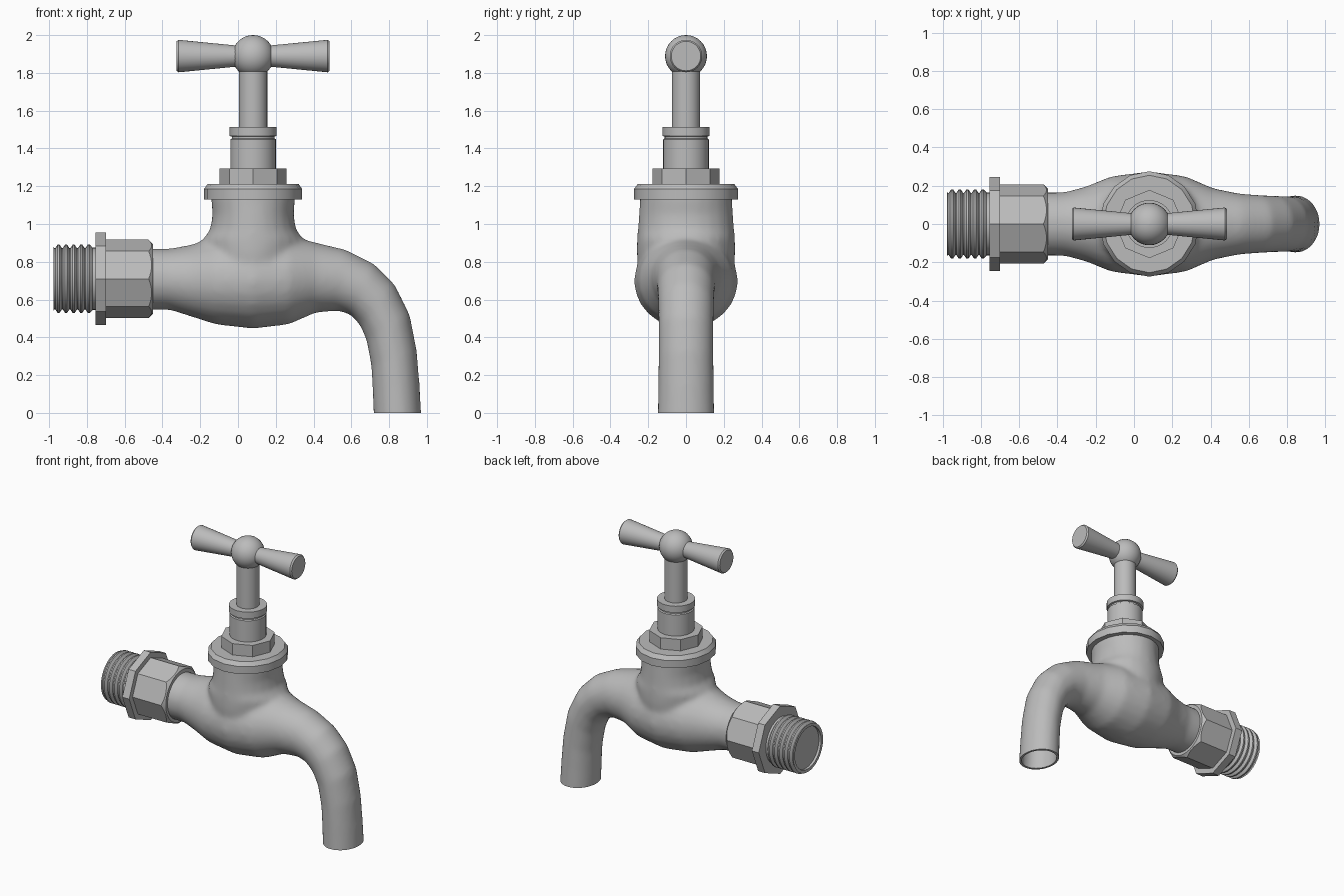
import bpy, bmesh
from math import sin, cos, pi, radians
from mathutils import Vector

if "Cube" in bpy.data.objects:
    bpy.data.objects.remove(bpy.data.objects["Cube"])

metal = bpy.data.materials.new("grey metal")
metal.use_nodes = True
GREY = (0.5, 0.5, 0.5, 1)
metal.diffuse_color = GREY
metal.node_tree.nodes["Principled BSDF"].inputs["Base Color"].default_value = GREY

STEM_X = 0.08
PIPE = Vector((0, 0, 0.71))
STEM = Vector((STEM_X, 0, 0))


def smooth(ob, angle=35):
    bpy.ops.object.select_all(action='DESELECT')
    ob.select_set(True)
    bpy.context.view_layer.objects.active = ob
    bpy.ops.object.shade_smooth_by_angle(angle=radians(angle))


def loft_into(bm, rings):
    """Skin a list of point rings and cap both ends."""
    loops = [[bm.verts.new(p) for p in ring] for ring in rings]
    n = len(loops[0])
    for a, b in zip(loops, loops[1:]):
        for i in range(n):
            j = (i + 1) % n
            bm.faces.new((a[i], a[j], b[j], b[i]))
    bm.faces.new(loops[0])
    bm.faces.new(loops[-1])
    bmesh.ops.recalc_face_normals(bm, faces=bm.faces)


def add_object(name, bm):
    mesh = bpy.data.meshes.new(name)
    bm.to_mesh(mesh)
    bm.free()
    mesh.materials.append(metal)
    ob = bpy.data.objects.new(name, mesh)
    bpy.context.collection.objects.link(ob)
    return ob


def turned(name, profile, axis, origin, sides=32, stretch=1.0):
    """Turn a (radius, distance) profile around the x or z axis."""
    rings = []
    for r, h in profile:
        ring = []
        for i in range(sides):
            a = 2 * pi * i / sides
            u, v = r * cos(a), r * sin(a)
            p = (h, u, v) if axis == 'x' else (u, v * stretch, h)
            ring.append(origin + Vector(p))
        rings.append(ring)
    bm = bmesh.new()
    loft_into(bm, rings)
    ob = add_object(name, bm)
    smooth(ob)
    return ob


def bake(ob):
    """Replace the mesh by its modified version."""
    dg = bpy.context.evaluated_depsgraph_get()
    mesh = bpy.data.meshes.new_from_object(ob.evaluated_get(dg))
    ob.modifiers.clear()
    ob.data = mesh


# Body and spout: top x, top z, bottom x, bottom z, half depth
sections = [
    (-.52, .87, -.52, .545, .165), (-.36, .87, -.36, .545, .167),
    (-.25, .89, -.25, .51, .197), (-.12, .93, -.12, .468, .25),
    (.08, .95, .08, .445, .276), (.27, .94, .27, .468, .25),
    (.42, .90, .41, .53, .187), (.57, .865, .53, .54, .16),
    (.72, .79, .595, .52, .152), (.83, .68, .645, .465, .148),
    (.91, .52, .68, .385, .146), (.947, .33, .705, .25, .146),
    (.962, .15, .712, .12, .148), (.974, -.06, .72, -.06, .152)]
rings = []
for tx, tz, bx, bz, d in sections:
    top, bottom = Vector((tx, 0, tz)), Vector((bx, 0, bz))
    mid, half = (top + bottom) / 2, (top - bottom) / 2
    rings.append([mid + half * cos(2 * pi * i / 24)
                  + Vector((0, d * sin(2 * pi * i / 24), 0)) for i in range(24)])
bm = bmesh.new()
loft_into(bm, rings)

# Neck rising from the body: height, half width, half depth
neck = [(.7, .22, .25), (.85, .25, .262), (.92, .265, .26), (.97, .228, .255),
        (1.05, .215, .25), (1.12, .222, .245), (1.17, .225, .245)]
loft_into(bm, [[Vector((STEM_X + w * cos(2 * pi * i / 24),
                        d * sin(2 * pi * i / 24), z)) for i in range(24)]
               for z, w, d in neck])
body = add_object("tap_body", bm)
mod = body.modifiers.new("fuse", 'REMESH')
mod.mode = 'VOXEL'
mod.voxel_size = 0.016
mod = body.modifiers.new("blend", 'SMOOTH')
mod.factor = 0.5
mod.iterations = 14
bake(body)

# Cut the spout flat and hollow its mouth
bm = bmesh.new()
bm.from_mesh(body.data)
cut = bmesh.ops.bisect_plane(bm, geom=bm.verts[:] + bm.edges[:] + bm.faces[:],
                             plane_co=(0, 0, 0), plane_no=(0, 0, -1), clear_outer=True)
rim = [e for e in cut["geom_cut"] if isinstance(e, bmesh.types.BMEdge)]
centre = Vector((.846, 0, 0))


def inward(edges, scale, lift):
    new = bmesh.ops.extrude_edge_only(bm, edges=edges)["geom"]
    for v in [g for g in new if isinstance(g, bmesh.types.BMVert)]:
        v.co = centre + (v.co - centre) * scale + Vector(lift)
    return [g for g in new if isinstance(g, bmesh.types.BMEdge)]


rim = inward(rim, 0.88, (0, 0, 0))
rim = inward(rim, 1.0, (-.008, 0, .16))
bmesh.ops.edgeloop_fill(bm, edges=rim)
bmesh.ops.recalc_face_normals(bm, faces=bm.faces)
bm.to_mesh(body.data)
bm.free()
smooth(body, 45)

# Inlet: eight-sided nut with a turned chamfer, flange and thread
nut = turned("inlet_nut", [(.207, -.71), (.207, -.45)], 'x', PIPE, 8)
chamfer = turned("nut_chamfer_cutter", [(.3, -.8), (.3, -.55), (.216, -.482), (.182, -.448)],
                 'x', PIPE, 64)
mod = nut.modifiers.new("chamfer", 'BOOLEAN')
mod.operation = 'INTERSECT'
mod.object = chamfer
mod.solver = 'EXACT'
bake(nut)
bpy.data.objects.remove(chamfer)
smooth(nut, 25)

turned("inlet_flange", [(.246, -.755), (.246, -.7)], 'x', PIPE, 8)

thread = [(.165, -.74), (.165, -.77)]
for i in range(5):
    x = -.785 - i * .04
    thread += [(.181, x), (.181, x - .01), (.163, x - .022), (.163, x - .028)]
thread += [(.172, -.978), (.15, -.978), (.15, -.96)]
turned("inlet_thread", thread, 'x', PIPE, 32)

# Bonnet stack on the neck
turned("bonnet_collar", [(.215, 1.13), (.26, 1.13), (.26, 1.185), (.24, 1.213), (.1, 1.213)],
       'z', STEM, 16, 1.06)
turned("bonnet_nut", [(.178, 1.2), (.178, 1.295)], 'z', STEM, 8)
turned("gland", [(.121, 1.28), (.121, 1.448), (.113, 1.453), (.113, 1.463),
                 (.125, 1.466), (.125, 1.513), (.06, 1.513)], 'z', STEM, 32)
turned("spindle", [(.075, 1.49), (.075, 1.86)], 'z', STEM, 24)

# Handle: ball with two flared arms
HUB = Vector((STEM_X, 0, 1.889))
ball = [(.111 * sin(pi * max(i, .02) / 16), -.111 * cos(pi * i / 16)) for i in range(16)]
ball.append((.001, .111))
turned("handle_ball", ball, 'z', HUB, 32)
for side, name in ((1, "left"), (-1, "right")):
    arm = [(.052, .05), (.056, .09), (.085, .385), (.086, .395), (.078, .405)]
    turned("handle_arm_" + name, [(r, side * h) for r, h in arm], 'x', HUB, 32)
